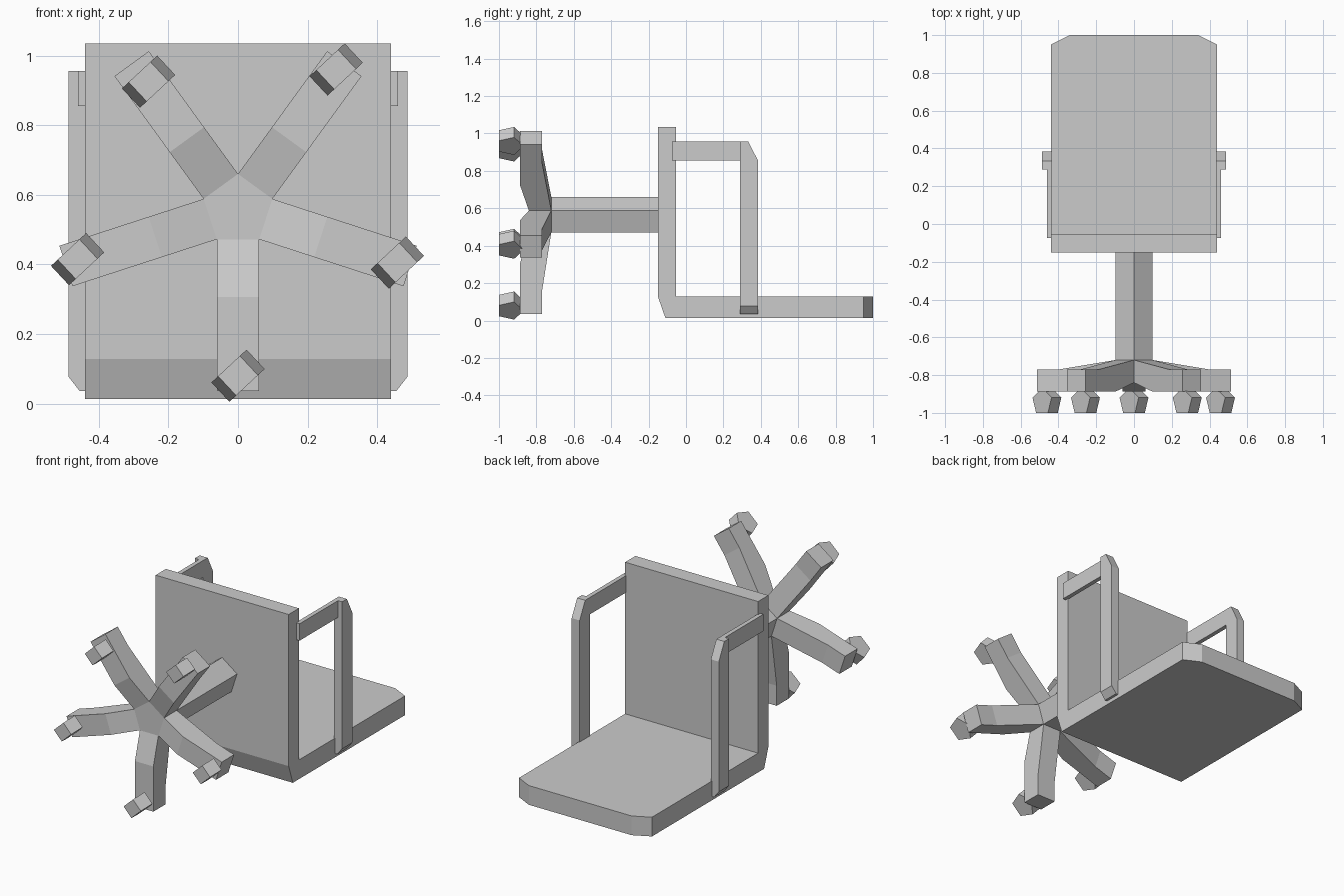
import bpy, bmesh, math
from mathutils import Matrix, Vector

if "Cube" in bpy.data.objects:
    bpy.data.objects.remove(bpy.data.objects["Cube"])


def prism(name, outline, place, a, b):
    """Extrude a 2D outline between depths a and b; place(u, v, w) maps it to 3D."""
    bm = bmesh.new()
    base = [bm.verts.new(place(u, v, a)) for u, v in outline]
    top = [bm.verts.new(place(u, v, b)) for u, v in outline]
    n = len(outline)
    bm.faces.new(base)
    bm.faces.new(top)
    for i in range(n):
        j = (i + 1) % n
        bm.faces.new((base[i], base[j], top[j], top[i]))
    bmesh.ops.recalc_face_normals(bm, faces=bm.faces)
    mesh = bpy.data.meshes.new(name)
    bm.to_mesh(mesh)
    bm.free()
    obj = bpy.data.objects.new(name, mesh)
    bpy.context.collection.objects.link(obj)
    return obj


def along_x(y, z, x):
    return Vector((x, y, z))


def along_y(x, z, y):
    return Vector((x, y, z))


def along_z(x, y, z):
    return Vector((x, y, z))


HUB_Z = 0.556      # height of the column axis
HUB_R = 0.104      # pentagon radius of the column

# Seat slab, standing upright because the chair lies on its back
prism("seat", [(-0.15, 1.035), (-0.053, 1.035), (-0.053, 0.013), (-0.11, 0.013), (-0.15, 0.128)],
      along_x, -0.44, 0.44)

# Backrest with clipped upper corners
prism("backrest", [(-0.44, -0.053), (0.44, -0.053), (0.44, 0.95), (0.34, 1.0), (-0.34, 1.0), (-0.44, 0.95)],
      along_z, 0.013, 0.128)

# Armrests: thin support bar plus a thicker pad bar with clipped ends
for side, s in (("left", -1), ("right", 1)):
    prism(side + "_arm_support", [(-0.075, 0.855), (0.288, 0.855), (0.288, 0.956), (-0.075, 0.956)],
          along_x, s * 0.434, s * 0.46)
    pad = prism(side + "_arm_pad",
                [(0.288, 0.036), (0.385, 0.036), (0.385, 0.855), (0.333, 0.956), (0.288, 0.956)],
                along_x, s * 0.434, s * 0.487)
    bm = bmesh.new()
    bm.from_mesh(pad.data)
    cut = bmesh.ops.bisect_plane(bm, geom=bm.verts[:] + bm.edges[:] + bm.faces[:],
                                 plane_co=(s * 0.487, 0, 0.077), plane_no=(s * 0.041, 0, -0.032),
                                 clear_outer=True)
    rim = [e for e in cut["geom_cut"] if isinstance(e, bmesh.types.BMEdge)]
    bmesh.ops.holes_fill(bm, edges=rim)
    bmesh.ops.recalc_face_normals(bm, faces=bm.faces)
    bm.to_mesh(pad.data)
    bm.free()

# Five-sided column ending in the hub of the base
pentagon = [(HUB_R * math.sin(k * math.tau / 5), HUB_Z + HUB_R * math.cos(k * math.tau / 5)) for k in range(5)]
prism("column", pentagon, along_y, -0.84, -0.15)

# Five legs spreading from the hub faces, bending flat toward their tips
leg_profile = [(0.084, -0.72), (0.40, -0.77), (0.52, -0.77), (0.52, -0.887), (0.25, -0.887), (0.084, -0.84)]
for k in range(5):
    turn = Matrix.Translation((0, 0, HUB_Z)) @ Matrix.Rotation(k * math.tau / 5, 4, 'Y')
    prism(f"base_leg_{k + 1}", leg_profile,
          lambda r, y, w: turn @ Vector((w, y, -r)), -0.061, 0.061)

# Casters: five-sided wheels all swivelled the same way
WHEEL_R = 0.0727
roll = Vector((math.cos(math.radians(43)), 0, math.sin(math.radians(43))))
axle = Vector((-roll.z, 0, roll.x))
wheel = [(WHEEL_R * math.sin(k * math.tau / 5), WHEEL_R * math.cos(k * math.tau / 5)) for k in range(5)]
lowest = WHEEL_R * math.cos(math.pi / 5)
for k, (x, z) in enumerate([(0, 0.08), (-0.461, 0.415), (-0.257, 0.925), (0.282, 0.96), (0.458, 0.405)]):
    centre = Vector((x, -1.0 + lowest, z))
    prism(f"caster_{k + 1}", wheel,
          lambda u, v, w: centre + roll * u + Vector((0, v, 0)) + axle * w, -0.038, 0.038)
